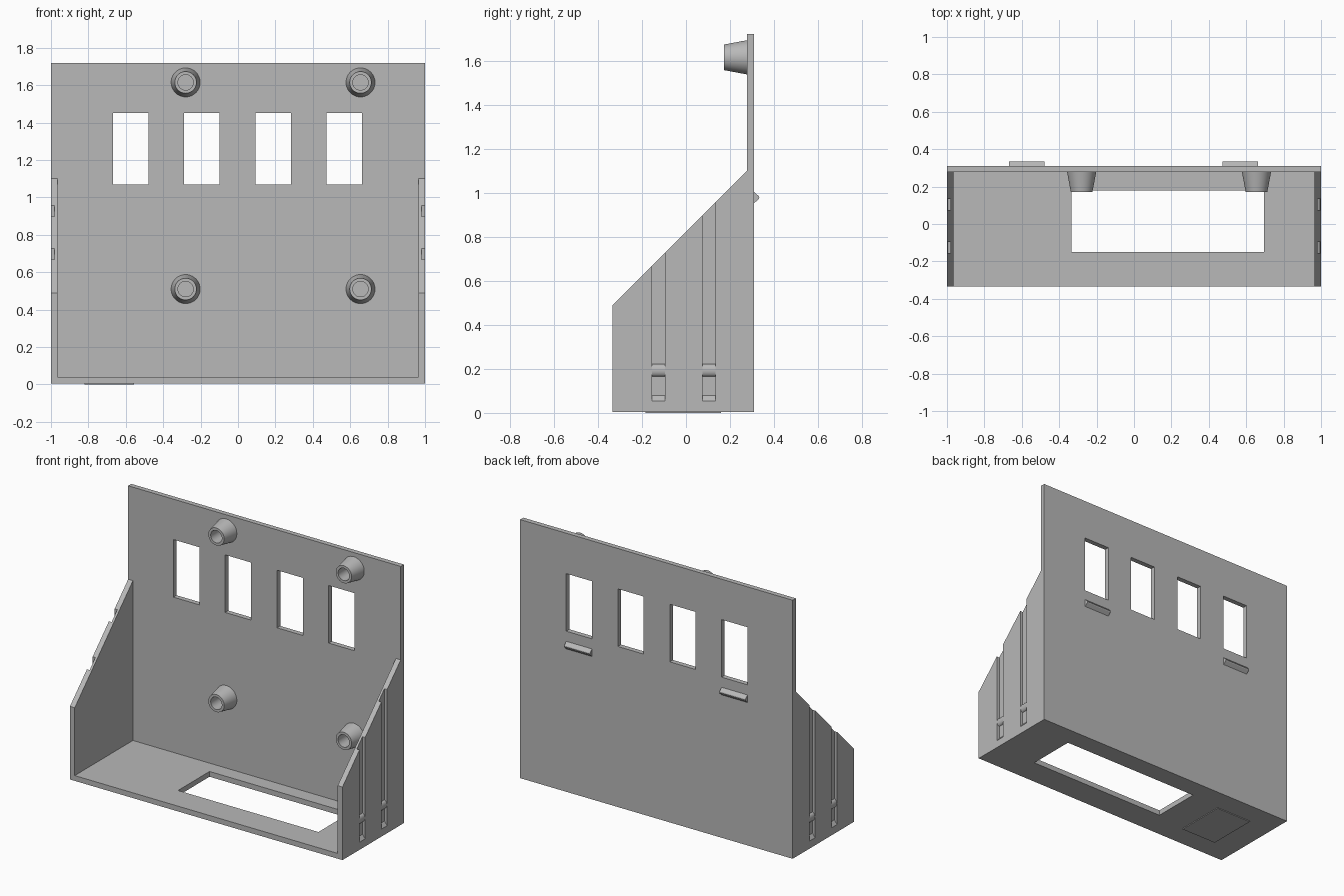
import bpy, bmesh, math
from mathutils import Vector

cube = bpy.data.objects.get("Cube")
if cube:
    bpy.data.objects.remove(cube, do_unlink=True)

grey = bpy.data.materials.new("plain_grey")
grey.use_nodes = True
COLOR = (0.48, 0.48, 0.48, 1)
grey.diffuse_color = COLOR
grey.node_tree.nodes["Principled BSDF"].inputs["Base Color"].default_value = COLOR


def new_object(name, bm):
    bmesh.ops.recalc_face_normals(bm, faces=bm.faces)
    mesh = bpy.data.meshes.new(name)
    bm.to_mesh(mesh)
    bm.free()
    mesh.materials.append(grey)
    obj = bpy.data.objects.new(name, mesh)
    bpy.context.collection.objects.link(obj)
    return obj


def prism(name, points, offset):
    """Extrude a closed outline of 3D points along offset."""
    bm = bmesh.new()
    face = bm.faces.new([bm.verts.new(p) for p in points])
    grown = bmesh.ops.extrude_face_region(bm, geom=[face], use_keep_orig=True)
    moved = [v for v in grown["geom"] if isinstance(v, bmesh.types.BMVert)]
    bmesh.ops.translate(bm, verts=moved, vec=Vector(offset))
    return new_object(name, bm)


def box(name, x0, x1, y0, y1, z0, z1):
    outline = [(x0, y0, z0), (x1, y0, z0), (x1, y1, z0), (x0, y1, z0)]
    return prism(name, outline, (0, 0, z1 - z0))


def cut(target, cutter):
    cutter.hide_render = True
    mod = target.modifiers.new("cut", 'BOOLEAN')
    mod.operation = 'DIFFERENCE'
    mod.solver = 'EXACT'
    mod.object = cutter
    bpy.ops.object.select_all(action='DESELECT')
    target.select_set(True)
    bpy.context.view_layer.objects.active = target
    bpy.ops.object.modifier_apply(modifier=mod.name)
    bpy.data.objects.remove(cutter, do_unlink=True)


def smooth(obj):
    bpy.ops.object.select_all(action='DESELECT')
    obj.select_set(True)
    bpy.context.view_layer.objects.active = obj
    bpy.ops.object.shade_smooth_by_angle(angle=math.radians(30))


FRONT, INNER, BACK = -0.333, 0.277, 0.31
BASE, FLOOR, TOP = 0.005, 0.04, 1.72
WALL = 0.965

# Housing: side outline extruded across the width, then hollowed
side = [(FRONT, BASE), (BACK, BASE), (BACK, TOP), (INNER, TOP), (INNER, 1.10), (FRONT, 0.49)]
housing = prism("housing", [(-1, y, z) for y, z in side], (2, 0, 0))
cut(housing, box("hollow_cutter", -WALL, WALL, -1, INNER, FLOOR, 2))

# Floor opening
cut(housing, box("floor_cutter", -0.335, 0.695, -0.15, 0.18, -0.1, 0.1))

# Four windows in the back panel
window_centres = [-0.573, -0.193, 0.188, 0.567]
for x in window_centres:
    cut(housing, box("window_cutter", x - 0.095, x + 0.095, 0.2, 0.4, 1.07, 1.452))

# Vertical side grooves with a rounded bump and a sloped lower end
GROOVE = 0.98
for s in (-1, 1):
    bump = []
    for i in range(9):
        a = math.pi * i / 8
        bump.append((GROOVE + 0.018 * math.sin(a), 0.193 - 0.028 * math.cos(a)))
    outline = [(1.05, 0.055), (1, 0.055), (GROOVE, 0.08)] + bump + [(GROOVE, 1.3), (1.05, 1.3)]
    for y in (-0.155, 0.075):
        cutter = prism("groove_cutter", [(s * x, y, z) for x, z in outline], (0, 0.06, 0))
        cut(housing, cutter)
smooth(housing)

# Latch ridges on the back, below the outer windows
for side_name, x in (("right", window_centres[0]), ("left", window_centres[-1])):
    ridge = [(BACK - 0.005, 0.953), (BACK, 0.953), (0.331, 0.972), (0.333, 0.978),
             (0.331, 0.984), (BACK, 1.003), (BACK - 0.005, 1.003)]
    prism(side_name + "_latch_ridge", [(x - 0.095, y, z) for y, z in ridge], (0.19, 0, 0))

# Raised pad under the floor
box("bottom_pad", -0.82, -0.555, -0.185, 0.16, 0, BASE + 0.003)


# Tapered hollow standoffs on the back panel
def standoff(name, x, z):
    profile = [(0.078, INNER + 0.002), (0.058, 0.172), (0.041, 0.172), (0.041, INNER - 0.002)]
    bm = bmesh.new()
    sides = 40
    rings = []
    for r, y in profile:
        ring = []
        for i in range(sides):
            a = math.tau * i / sides
            ring.append(bm.verts.new((x + r * math.cos(a), y, z + r * math.sin(a))))
        rings.append(ring)
    for a, b in zip(rings, rings[1:]):
        for i in range(sides):
            j = (i + 1) % sides
            bm.faces.new((a[i], a[j], b[j], b[i]))
    bm.faces.new(rings[0])
    bm.faces.new(rings[-1])
    smooth(new_object(name, bm))


for level, z in (("lower", 0.51), ("upper", 1.615)):
    for side_name, x in (("right", -0.28), ("left", 0.655)):
        standoff(level + "_" + side_name + "_standoff", x, z)
